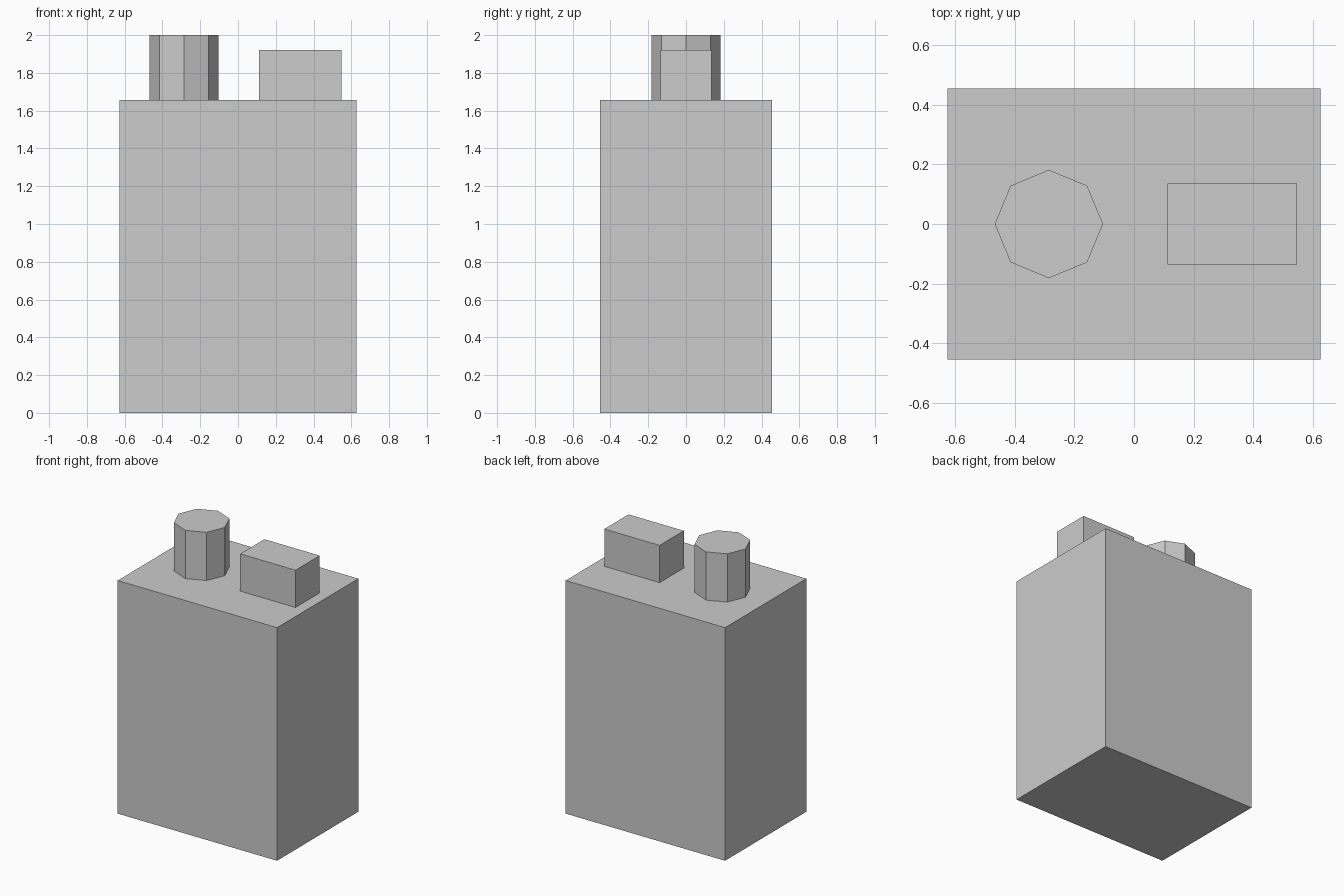
import bpy

cube = bpy.data.objects.get("Cube")
if cube:
    bpy.data.objects.remove(cube, do_unlink=True)

# Single plain grey finish
grey = bpy.data.materials.new("light_grey")
grey.use_nodes = True
colour = (0.604, 0.604, 0.604, 1)
grey.diffuse_color = colour
grey.node_tree.nodes["Principled BSDF"].inputs["Base Color"].default_value = colour

BODY_TOP = 1.657


def finish(name):
    obj = bpy.context.object
    obj.name = name
    obj.data.materials.append(grey)
    return obj


def box(name, x, width, depth, bottom, top):
    bpy.ops.mesh.primitive_cube_add(size=1, location=(x, 0, (bottom + top) / 2))
    obj = finish(name)
    obj.scale = (width, depth, top - bottom)
    bpy.ops.object.transform_apply(location=False, rotation=False, scale=True)
    return obj


# Main casing and the block on its left
box("body", 0, 1.253, 0.912, 0, BODY_TOP)
box("top_block", 0.33, 0.435, 0.272, BODY_TOP, 1.922)

# Eight-sided knob on its right, corners pointing along x and y
bpy.ops.mesh.primitive_cylinder_add(
    vertices=8, radius=0.182, depth=2 - BODY_TOP,
    location=(-0.286, 0, (2 + BODY_TOP) / 2))
finish("top_knob")
